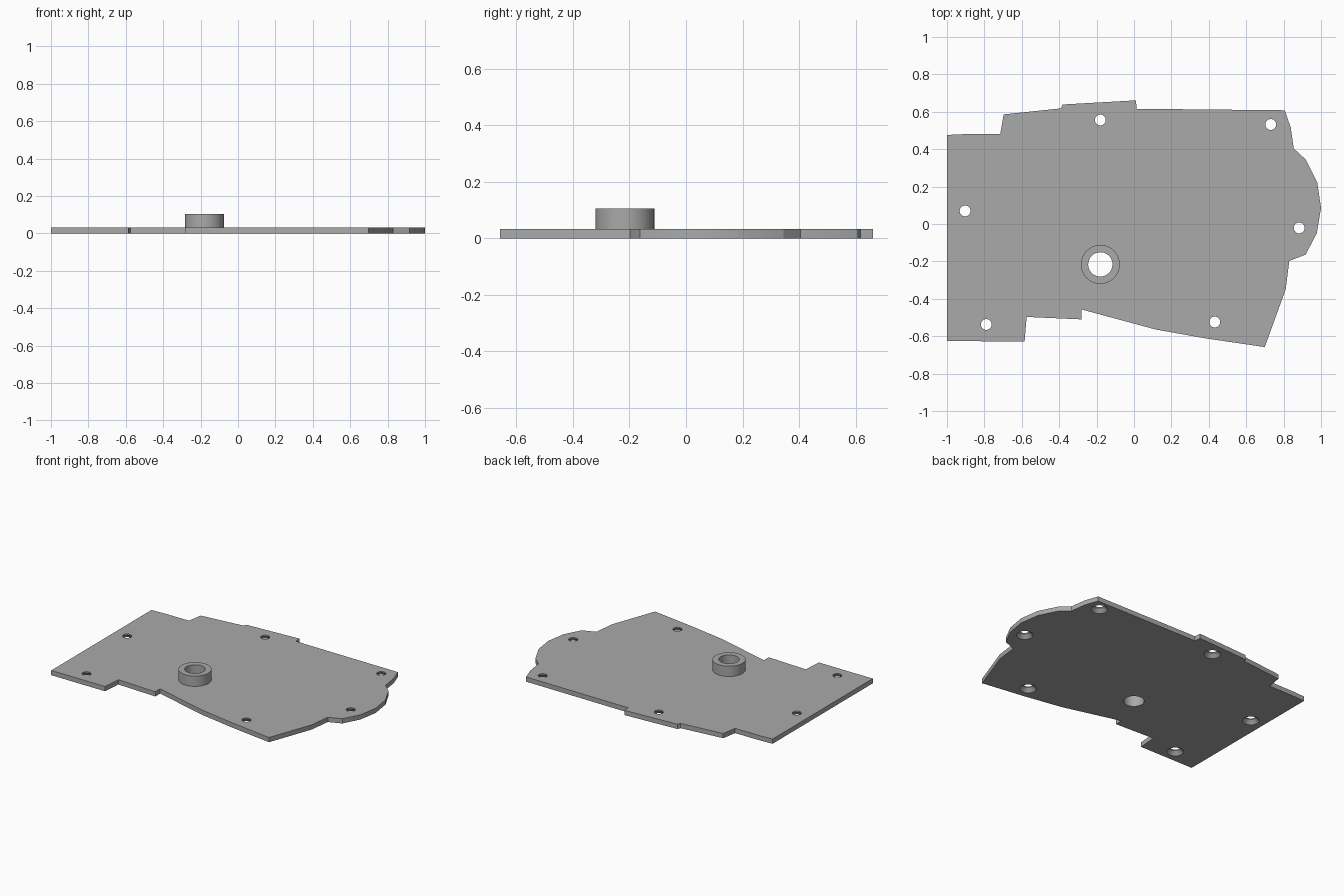
import bpy, bmesh, math

cube = bpy.data.objects.get("Cube")
if cube:
    bpy.data.objects.remove(cube, do_unlink=True)

THICK, BOSS_TOP = 0.033, 0.105
BORE = (-0.18, -0.216)

grey = bpy.data.materials.new("plain grey")
grey.use_nodes = True
colour = (0.4, 0.4, 0.4, 1)
grey.diffuse_color = colour
grey.node_tree.nodes["Principled BSDF"].inputs["Base Color"].default_value = colour


def make_object(name, bm):
    bmesh.ops.recalc_face_normals(bm, faces=bm.faces)
    mesh = bpy.data.meshes.new(name)
    bm.to_mesh(mesh)
    bm.free()
    mesh.materials.append(grey)
    obj = bpy.data.objects.new(name, mesh)
    bpy.context.collection.objects.link(obj)
    return obj


def lathe(name, centre, profile, closed, steps=48):
    """Turn a (radius, height) profile round a vertical axis."""
    bm = bmesh.new()
    rings = []
    for r, z in profile:
        rings.append([bm.verts.new((centre[0] + r * math.cos(math.tau * i / steps),
                                    centre[1] + r * math.sin(math.tau * i / steps), z))
                      for i in range(steps)])
    pairs = list(zip(rings, rings[1:]))
    if closed:
        pairs.append((rings[-1], rings[0]))
    else:
        bm.faces.new(rings[0])
        bm.faces.new(rings[-1])
    for a, b in pairs:
        for i in range(steps):
            j = (i + 1) % steps
            bm.faces.new((a[i], a[j], b[j], b[i]))
    return make_object(name, bm)


# Base plate outline, clockwise from the back of the right edge
outline = [(-1, .476), (-.895, .481), (-.715, .481), (-.697, .586), (-.392, .618),
           (-.381, .639), (.01, .661), (.015, .616), (.806, .608), (.838, .516),
           (.854, .404), (.918, .345), (.98, .222), (1, .085), (.977, -.05),
           (.918, -.163), (.83, -.198), (.811, -.35), (.699, -.658), (.373, -.61),
           (.116, -.564), (-.28, -.457), (-.28, -.51), (-.574, -.497),
           (-.585, -.628), (-1, -.626)]
bm = bmesh.new()
face = bm.faces.new([bm.verts.new((x, y, 0)) for x, y in outline])
extruded = bmesh.ops.extrude_face_region(bm, geom=[face])["geom"]
bmesh.ops.translate(bm, vec=(0, 0, THICK),
                    verts=[v for v in extruded if isinstance(v, bmesh.types.BMVert)])
plate = make_object("base_plate", bm)

# Screw holes countersunk from below, and the bore under the boss
screws = [(-.18, .556), (.731, .532), (-.903, .07), (.883, -.021), (-.79, -.537), (.432, -.524)]
sink = [(.054, -.001), (.029, .025), (.029, .06)]
cutters = [lathe("screw_hole_cutter", c, sink, False, 32) for c in screws]
cutters.append(lathe("bore_cutter", BORE, [(.065, -.02), (.065, .06)], False))
for cutter in cutters:
    cutter.hide_render = True
    mod = plate.modifiers.new("hole", "BOOLEAN")
    mod.operation = "DIFFERENCE"
    mod.solver = "EXACT"
    mod.object = cutter

# Bake the holes into the plate and drop the cutters
bpy.context.view_layer.update()
cut_mesh = bpy.data.meshes.new_from_object(plate.evaluated_get(bpy.context.evaluated_depsgraph_get()))
plate.modifiers.clear()
plate.data = cut_mesh
for cutter in cutters:
    bpy.data.objects.remove(cutter, do_unlink=True)

# Raised ring boss
boss = lathe("ring_boss", BORE, [(.065, THICK), (.104, THICK), (.104, BOSS_TOP), (.065, BOSS_TOP)], True)

# Smooth round walls, keep crisp rims
for obj in (plate, boss):
    bpy.ops.object.select_all(action="DESELECT")
    obj.select_set(True)
    bpy.context.view_layer.objects.active = obj
    bpy.ops.object.shade_smooth_by_angle(angle=math.radians(20))
